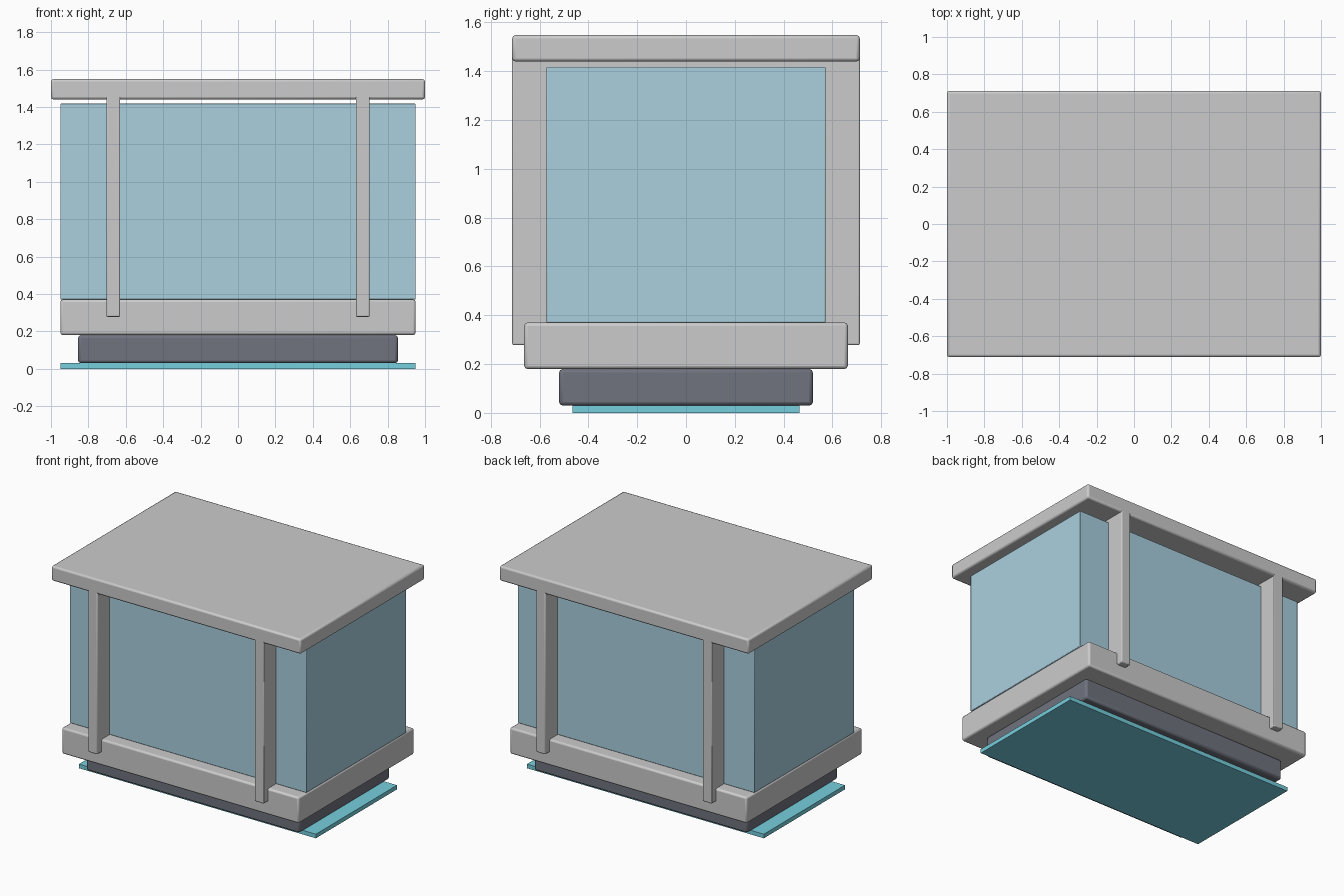
import bpy

if "Cube" in bpy.data.objects:
    bpy.data.objects.remove(bpy.data.objects["Cube"])


def material(name, color):
    m = bpy.data.materials.new(name)
    m.diffuse_color = (*color, 1)
    m.use_nodes = True
    m.node_tree.nodes["Principled BSDF"].inputs["Base Color"].default_value = m.diffuse_color
    return m


def box(name, x, y, z, bevel=0.0, mat=None):
    """Box from (min, max) ranges with an optional rounded edge."""
    ranges = (x, y, z)
    bpy.ops.mesh.primitive_cube_add(size=1, location=[(a + b) / 2 for a, b in ranges])
    ob = bpy.context.object
    ob.name = name
    ob.scale = [b - a for a, b in ranges]
    bpy.ops.object.transform_apply(location=False, rotation=False, scale=True)
    if mat:
        ob.data.materials.append(mat)
    if bevel:
        mod = ob.modifiers.new("edge_rounding", 'BEVEL')
        mod.width = bevel
        mod.segments = 2
        bpy.ops.object.shade_smooth_by_angle()
    return ob


glass = material("pale_blue_glass", (0.40, 0.63, 0.74))
dark = material("dark_grey", (0.16, 0.17, 0.21))
cyan = material("cyan", (0.18, 0.62, 0.72))

# Stacked floor layers
box("ground_strip", (-0.95, 0.95), (-0.465, 0.465), (0, 0.03), mat=cyan)
box("plinth", (-0.855, 0.855), (-0.52, 0.52), (0.03, 0.18), 0.015, dark)
box("base", (-0.95, 0.95), (-0.663, 0.663), (0.18, 0.37), 0.013)

# Glazed cabin and roof
box("glass_cabin", (-0.95, 0.95), (-0.572, 0.572), (0.37, 1.417), 0.004, glass)
box("roof", (-1.0, 1.0), (-0.712, 0.712), (1.44, 1.548), 0.013)

# Cross frames, running front to back through the cabin
for side, x in (("left", -0.667), ("right", 0.667)):
    box(side + "_frame", (x - 0.037, x + 0.037), (-0.712, 0.712), (0.278, 1.46), 0.006)
